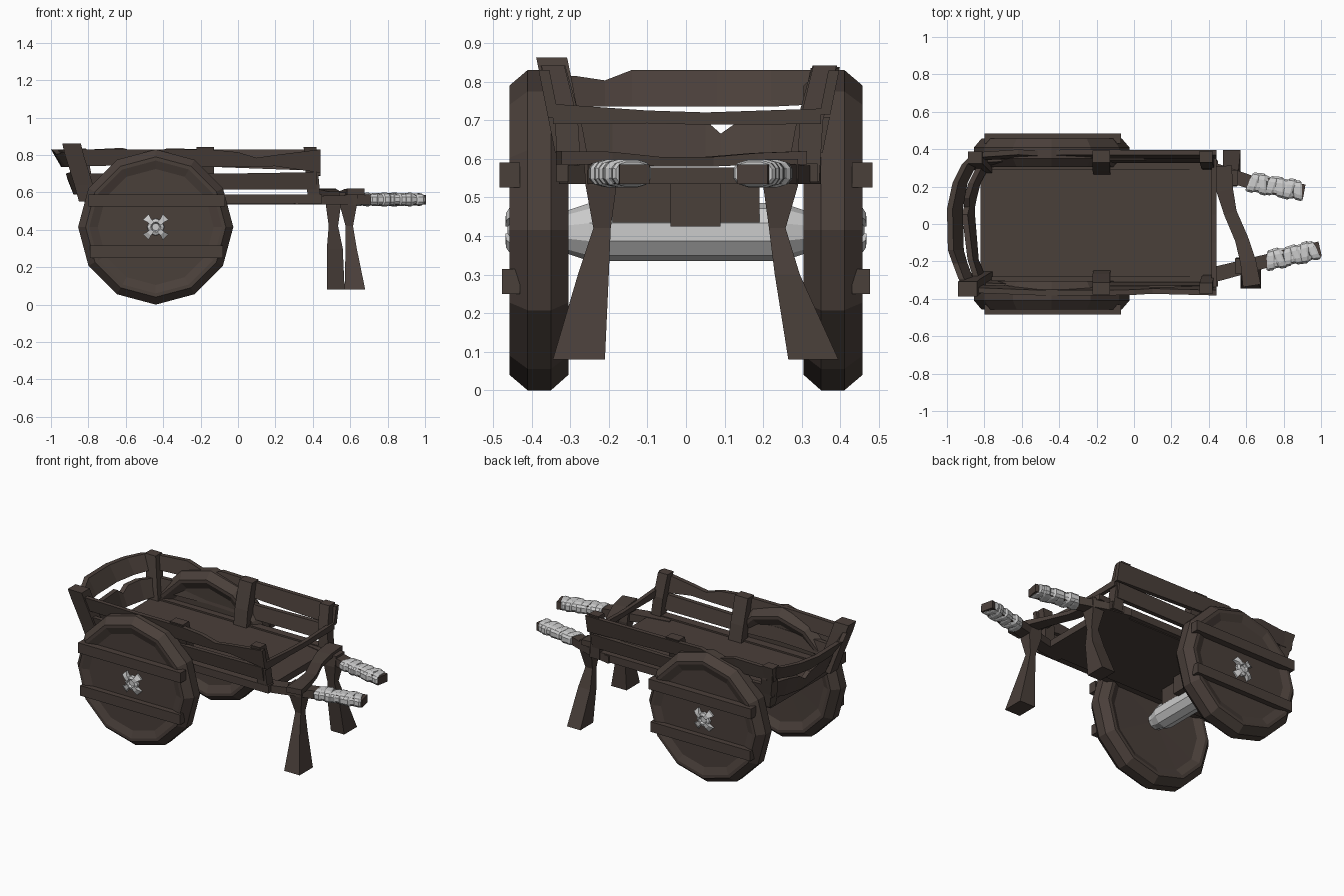
import bpy, bmesh, math
from mathutils import Vector

wood = bpy.data.materials.new("dark_wood")
wood.diffuse_color = (0.068, 0.05, 0.042, 1)


def loft(name, rings, mat=wood, closed=False):
    """Skin a list of equal-length point rings, capping both ends."""
    bm = bmesh.new()
    vs = [[bm.verts.new(p) for p in r] for r in rings]
    n, m = len(rings[0]), len(rings)
    for i in range(m if closed else m - 1):
        a, b = vs[i], vs[(i + 1) % m]
        for j in range(n):
            k = (j + 1) % n
            bm.faces.new((a[j], a[k], b[k], b[j]))
    if not closed:
        bm.faces.new(vs[0])
        bm.faces.new(vs[-1])
    bmesh.ops.recalc_face_normals(bm, faces=bm.faces)
    me = bpy.data.meshes.new(name)
    bm.to_mesh(me)
    bm.free()
    ob = bpy.data.objects.new(name, me)
    bpy.context.collection.objects.link(ob)
    if mat:
        me.materials.append(mat)
    return ob


def rect_z(x0, x1, y0, y1, z):
    return [(x0, y0, z), (x1, y0, z), (x1, y1, z), (x0, y1, z)]


def box(name, x0, x1, y0, y1, z0, z1, mat=wood):
    return loft(name, [rect_z(x0, x1, y0, y1, z0), rect_z(x0, x1, y0, y1, z1)], mat)


def lathe_y(name, profile, cx, cz, n, mat, side=1):
    """Rings around the y axis from (y, radius) pairs."""
    return loft(name, [[(cx + r * math.sin(2 * math.pi * i / n), side * y,
                         cz + r * math.cos(2 * math.pi * i / n)) for i in range(n)]
                       for y, r in profile], mat)


def path_beam(name, pts, mat=wood):
    """Flat beam along the xy plane; pts are (x, y, half width, z0, z1)."""
    rings = []
    for i, (x, y, w, z0, z1) in enumerate(pts):
        a, b = pts[max(i - 1, 0)], pts[min(i + 1, len(pts) - 1)]
        d = Vector((b[0] - a[0], b[1] - a[1])).normalized()
        nx, ny = -d.y * w, d.x * w
        rings.append([(x + nx, y + ny, z0), (x - nx, y - ny, z0),
                      (x - nx, y - ny, z1), (x + nx, y + ny, z1)])
    return loft(name, rings, mat)


# Wheels, with battens and metal hubs
WX, WZ = -0.44, 0.415
wheel = [(0.335, 0.02), (0.33, 0.31), (0.305, 0.355), (0.305, 0.375), (0.35, 0.415),
         (0.41, 0.415), (0.457, 0.375), (0.457, 0.355), (0.44, 0.31), (0.44, 0.02)]
for s, tag in ((-1, "front"), (1, "back")):
    lathe_y(tag + "_wheel", wheel, WX, WZ, 12, wood, s)
    for nm, x0, x1, z0, z1, y in (("upper", -0.80, -0.07, 0.525, 0.59, 0.483),
                                  ("lower", -0.79, -0.08, 0.25, 0.315, 0.476)):
        a, b = sorted((s * 0.43, s * y))
        box(f"{tag}_wheel_{nm}_batten", x0, x1, a, b, z0, z1)
    lathe_y(tag + "_hub", [(0.43, 0.048), (0.455, 0.045), (0.462, 0.028), (0.45, 0.02)],
            WX, WZ, 8, None, s)
    for k in range(4):
        t = math.radians(45 + 90 * k)
        u, v = Vector((math.cos(t), 0, math.sin(t))), Vector((-math.sin(t), 0, math.cos(t)))
        rings = []
        for r, w, y in ((0.025, 0.012, 0.468), (0.05, 0.014, 0.466), (0.075, 0.022, 0.45)):
            c = Vector((WX, 0, WZ)) + u * r
            rings.append([c + v * q + Vector((0, s * h, 0))
                          for q, h in ((-w, 0.435), (w, 0.435), (w, y), (-w, y))])
        loft(f"{tag}_hub_claw_{k + 1}", rings, None)

# Axle and its mounting blocks
lathe_y("axle", [(-0.34, 0.05), (-0.31, 0.055), (-0.25, 0.075), (0.25, 0.075),
                 (0.31, 0.055), (0.34, 0.05)], WX, 0.41, 10, None)
box("axle_beam", -0.51, -0.37, -0.19, 0.19, 0.435, 0.545)
box("axle_block", -0.54, -0.33, -0.04, 0.09, 0.425, 0.545)

# Bed floor and frame rails
box("bed_floor", -0.82, 0.44, -0.29, 0.31, 0.535, 0.578)
box("front_frame_rail", -0.80, 0.45, -0.335, -0.28, 0.54, 0.588)
box("back_frame_rail", -0.80, 0.45, 0.29, 0.34, 0.54, 0.588)


# Leaning side boards; sections are (x, bottom z, top z)
def side_board(name, s, y0, secs, t=0.028):
    rings = []
    for x, a, b in secs:
        ya, yb = y0 + (a - 0.55) * 0.2, y0 + (b - 0.55) * 0.2
        if x < -0.7:
            ya, yb = ya - 0.015, yb - 0.015
        rings.append([(x, s * ya, a), (x, s * (ya + t), a), (x, s * (yb + t), b), (x, s * yb, b)])
    loft(name, rings)


low = [(-0.85, 0.62, 0.70), (-0.45, 0.625, 0.705), (-0.1, 0.615, 0.70), (0.42, 0.615, 0.708)]
side_board("front_lower_board", -1, 0.298, low)
side_board("back_lower_board", 1, 0.313, low)
side_board("front_upper_board", -1, 0.298,
           [(-0.90, 0.74, 0.828), (-0.5, 0.745, 0.83), (-0.15, 0.735, 0.83), (0.0, 0.735, 0.815),
            (0.1, 0.738, 0.785), (0.2, 0.74, 0.80), (0.44, 0.705, 0.83)])
side_board("back_upper_board", 1, 0.313,
           [(-0.88, 0.74, 0.825), (-0.62, 0.745, 0.838), (-0.48, 0.745, 0.80), (-0.38, 0.745, 0.835),
            (-0.1, 0.735, 0.83), (0.44, 0.715, 0.828)])


# Posts: rings of (z, x centre, |y| centre) with half sizes
def post(name, s, secs, hx, hy):
    loft(name, [rect_z(x - hx, x + hx, s * y - hy, s * y + hy, z) for z, x, y in secs])


for s, tag, o in ((-1, "front", -0.015), (1, "back", 0.0)):
    post(tag + "_middle_post", s, [(0.54, -0.17, 0.29 + o), (0.68, -0.175, 0.315 + o),
                                   (0.79, -0.175, 0.345 + o), (0.842, -0.175, 0.36 + o)], 0.046, 0.032)
    post(tag + "_end_post", s, [(0.54, 0.41, 0.315 + o), (0.70, 0.395, 0.325 + o),
                                (0.842, 0.385, 0.36 + o)], 0.034, 0.03)
post("front_rear_post", -1, [(0.55, -0.80, 0.29), (0.64, -0.825, 0.305), (0.80, -0.875, 0.335),
                             (0.862, -0.89, 0.348)], 0.05, 0.04)
post("back_rear_post", 1, [(0.55, -0.79, 0.30), (0.64, -0.81, 0.315), (0.835, -0.85, 0.355)], 0.038, 0.032)


# Bowed tail boards; sections are (y, x at bottom, x at top, bottom z, top z)
def tail_board(name, secs, t=0.03):
    loft(name, [[(a, y, z0), (a + t, y, z0), (b + t, y, z1), (b, y, z1)]
                for y, a, b, z0, z1 in secs])


tail_board("tail_upper_board", [(-0.36, -0.86, -0.90, 0.735, 0.815), (-0.29, -0.89, -0.94, 0.735, 0.815),
                                (-0.21, -0.92, -0.97, 0.735, 0.803), (-0.14, -0.94, -0.995, 0.735, 0.83),
                                (0.08, -0.945, -1.0, 0.735, 0.83), (0.22, -0.92, -0.97, 0.735, 0.83),
                                (0.32, -0.87, -0.92, 0.74, 0.83), (0.37, -0.83, -0.87, 0.74, 0.83)])
tail_board("tail_lower_board", [(-0.32, -0.81, -0.85, 0.60, 0.70), (-0.19, -0.86, -0.89, 0.59, 0.71),
                                (0.05, -0.88, -0.92, 0.59, 0.70), (0.09, -0.88, -0.91, 0.59, 0.665),
                                (0.14, -0.87, -0.91, 0.59, 0.70), (0.22, -0.85, -0.885, 0.59, 0.71),
                                (0.33, -0.79, -0.83, 0.60, 0.70)])
# Head board across the handle end
loft("head_board", [[(0.415, y, a), (0.44, y, a), (0.44, y, b), (0.415, y, b)] for y, a, b in
                    ((-0.345, 0.69, 0.742), (-0.1, 0.692, 0.725), (0.05, 0.688, 0.72), (0.35, 0.69, 0.73))])

# Handles
path_beam("front_handle", [(0.30, -0.29, 0.04, 0.535, 0.582), (0.45, -0.265, 0.04, 0.535, 0.582),
                           (0.70, -0.20, 0.036, 0.535, 0.588), (0.995, -0.133, 0.04, 0.535, 0.585)])
path_beam("back_handle", [(0.30, 0.31, 0.04, 0.535, 0.582), (0.45, 0.28, 0.04, 0.535, 0.582),
                          (0.62, 0.225, 0.036, 0.535, 0.588), (0.91, 0.172, 0.04, 0.535, 0.585)])


# Cloth wrapped grips made of overlapping bands
def grip(name, a, b, bands=6, n=12):
    a, b = Vector(a), Vector(b)
    d = (b - a).normalized()
    side = Vector((-d.y, d.x, 0))
    rings = []
    for i in range(bands):
        for f, k in ((0.0, 0.86), (0.2, 1.0), (0.75, 1.03), (0.97, 0.9)):
            t = (i + f) / bands
            k *= 0.97 + 0.05 * math.sin(i * 2.1)
            c = a.lerp(b, t)
            ring = []
            for j in range(n):
                q = 2 * math.pi * (j + 0.5) / n
                sq = lambda v: math.copysign(abs(v) ** 0.7, v)
                ring.append(c + side * (0.057 * k * sq(math.cos(q)))
                            + Vector((0, 0, 0.036 * k * sq(math.sin(q))))
                            + d * (0.012 * (-1) ** i * math.cos(q)))
            rings.append(ring)
    loft(name, rings, None)


grip("front_grip", (0.71, -0.198, 0.562), (0.98, -0.138, 0.562))
grip("back_grip", (0.615, 0.226, 0.562), (0.90, 0.175, 0.562))

# Crooked crossbar over the handles
path_beam("crossbar", [(0.475, 0.31, 0.048, 0.585, 0.62), (0.485, 0.18, 0.045, 0.585, 0.615),
                       (0.515, 0.06, 0.035, 0.58, 0.605), (0.575, -0.08, 0.036, 0.58, 0.605),
                       (0.61, -0.2, 0.042, 0.585, 0.618), (0.63, -0.33, 0.048, 0.585, 0.62)])

# Flared legs; sections are (z, x0, x1, y0, y1)
for name, secs in (
        ("front_leg", [(0.08, 0.57, 0.68, -0.345, -0.21), (0.30, 0.575, 0.635, -0.28, -0.20),
                       (0.42, 0.575, 0.615, -0.24, -0.195), (0.53, 0.545, 0.635, -0.26, -0.18),
                       (0.60, 0.54, 0.64, -0.265, -0.185)]),
        ("back_leg", [(0.08, 0.475, 0.57, 0.265, 0.395), (0.30, 0.475, 0.56, 0.23, 0.295),
                      (0.42, 0.485, 0.535, 0.215, 0.258), (0.53, 0.47, 0.55, 0.20, 0.29),
                      (0.60, 0.465, 0.555, 0.205, 0.29)])):
    loft(name, [rect_z(x0, x1, y0, y1, z) for z, x0, x1, y0, y1 in secs])
